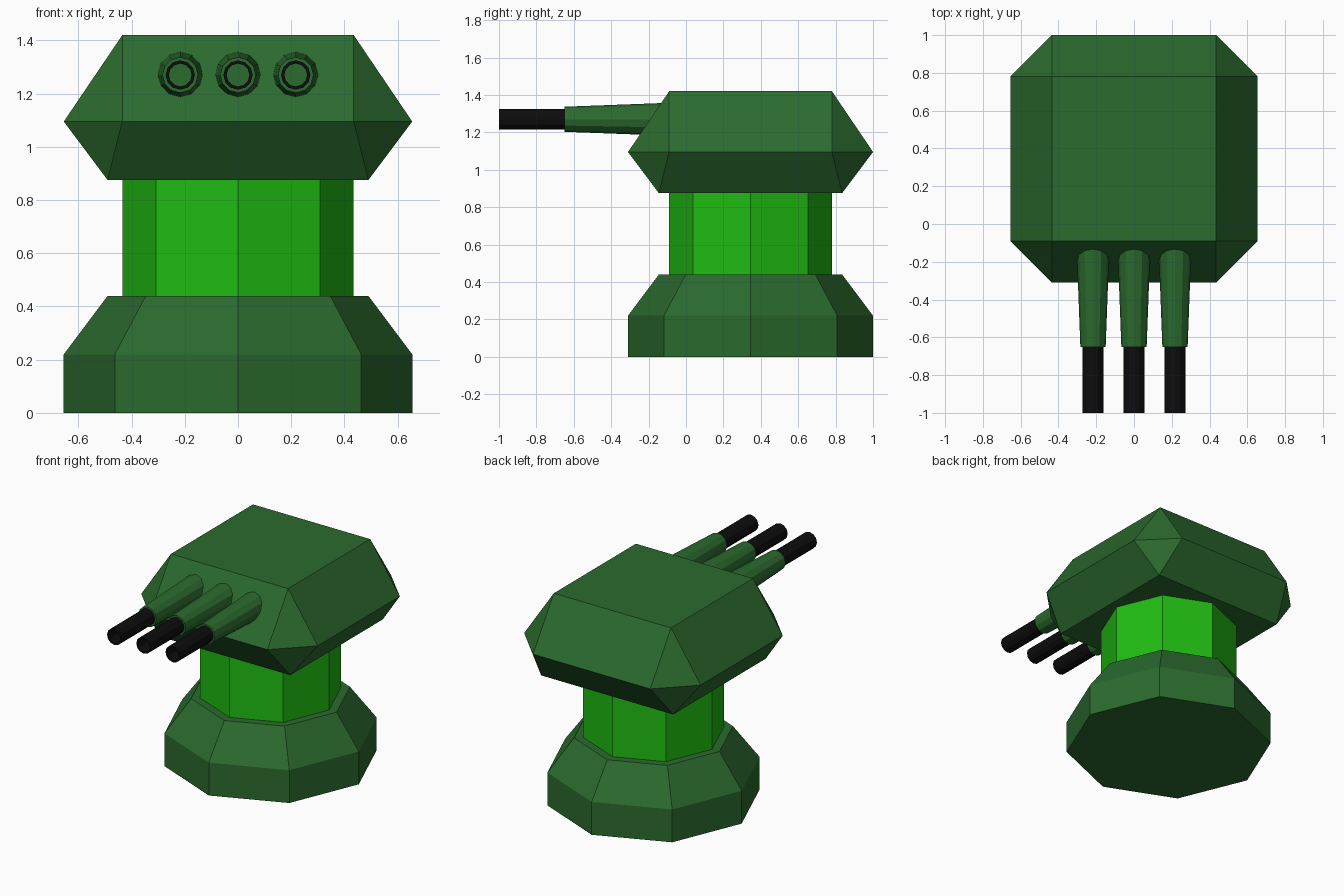
import bpy, bmesh
from math import cos, sin, pi
from mathutils import Matrix

if "Cube" in bpy.data.objects:
    bpy.data.objects.remove(bpy.data.objects["Cube"])

CY = 0.345  # y of the turret's vertical axis


def material(name, rgb):
    m = bpy.data.materials.new(name)
    m.diffuse_color = (*rgb, 1)
    m.use_nodes = True
    m.node_tree.nodes["Principled BSDF"].inputs["Base Color"].default_value = m.diffuse_color
    return m


ARMOUR = material("dark_green", (0.024, 0.145, 0.027))
BRIGHT = material("bright_green", (0.014, 0.5, 0.006))
BLACK = material("black", (0.004, 0.004, 0.004))


def finish(name, bm, mat):
    bmesh.ops.recalc_face_normals(bm, faces=bm.faces[:])
    me = bpy.data.meshes.new(name)
    bm.to_mesh(me)
    bm.free()
    me.materials.append(mat)
    ob = bpy.data.objects.new(name, me)
    bpy.context.collection.objects.link(ob)
    return ob


def lathe(name, profile, sides, mat, matrix, hollow=False):
    """Turn (radius, height) points about z; cap the ends, or close the profile if hollow."""
    bm = bmesh.new()
    rings = [[bm.verts.new((r * cos(2 * pi * i / sides), r * sin(2 * pi * i / sides), h))
              for i in range(sides)] for r, h in profile]
    pairs = list(zip(rings, rings[1:]))
    if hollow:
        pairs.append((rings[-1], rings[0]))
    else:
        bm.faces.new(rings[0])
        bm.faces.new(rings[-1])
    for a, b in pairs:
        for i in range(sides):
            j = (i + 1) % sides
            bm.faces.new((a[i], a[j], b[j], b[i]))
    bm.transform(matrix)
    return finish(name, bm, mat)


# Octagonal base and column
upright = Matrix.Translation((0, CY, 0))
lathe("base", [(0.655, 0), (0.655, 0.22), (0.49, 0.44)], 8, ARMOUR, upright)
lathe("column", [(0.435, 0.44), (0.435, 0.875)], 8, BRIGHT, upright)

# Turret head: square bottom and top, wider chamfered waist
bm = bmesh.new()
for sx in (-1, 1):
    for sy in (-1, 1):
        for x, y, z in ((0.49, 0.49, 0.875), (0.655, 0.435, 1.095),
                        (0.435, 0.655, 1.095), (0.435, 0.435, 1.42)):
            bm.verts.new((sx * x, CY + sy * y, z))
bmesh.ops.convex_hull(bm, input=bm.verts[:])
bmesh.ops.dissolve_limit(bm, angle_limit=0.01, verts=bm.verts[:], edges=bm.edges[:])
finish("turret_head", bm, ARMOUR)

# Three guns: tapered sleeve and hollow black barrel, pointing to -y
for i, x in enumerate((-0.217, 0, 0.217)):
    forward = Matrix.Translation((x, 0, 1.27)) @ Matrix.Rotation(pi / 2, 4, 'X')
    lathe(f"gun_sleeve_{i + 1}", [(0.088, 0.09), (0.067, 0.65)], 12, ARMOUR, forward)
    lathe(f"gun_barrel_{i + 1}", [(0.055, 0.65), (0.055, 1.0), (0.043, 1.0), (0.043, 0.65)],
          12, BLACK, forward, hollow=True)
